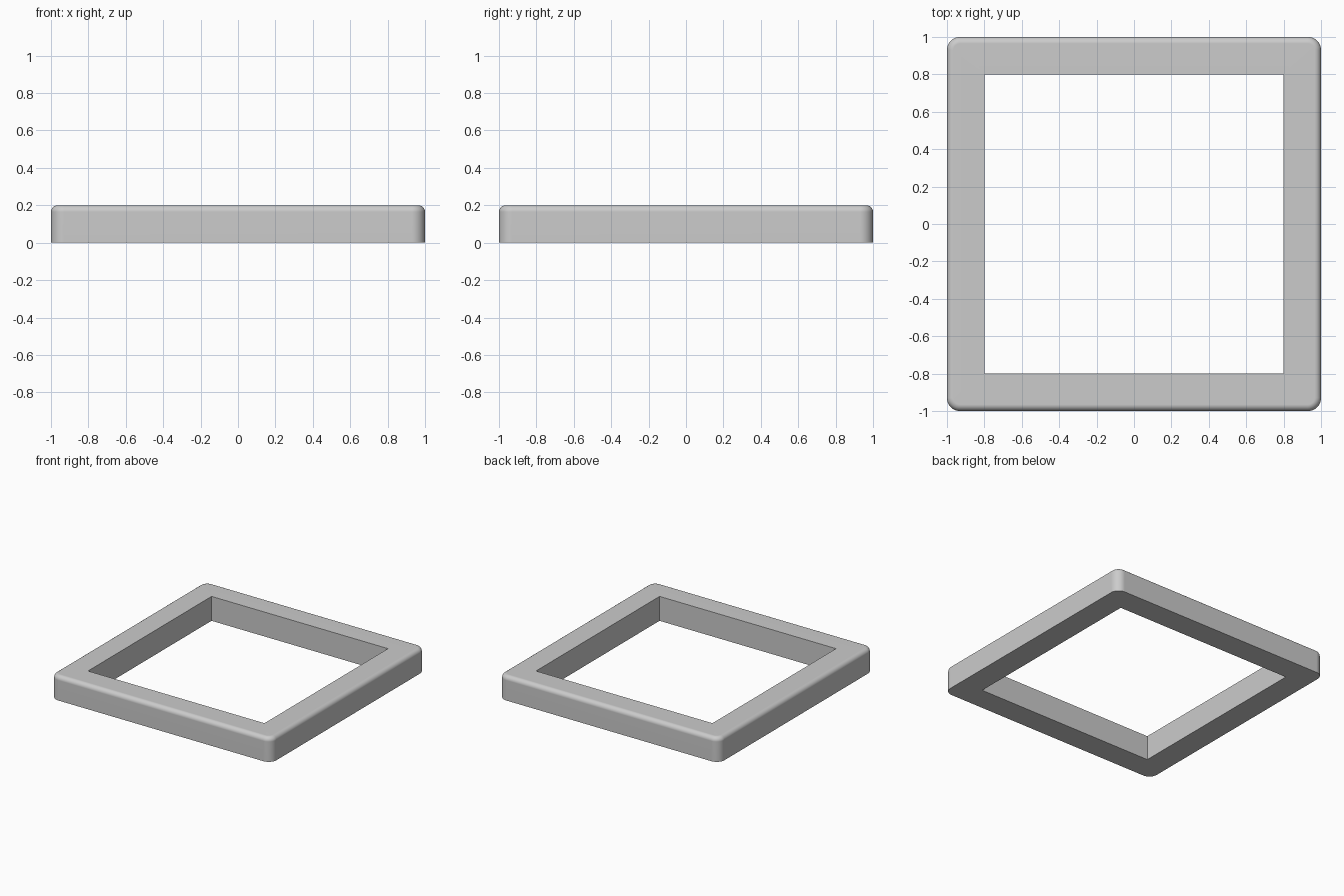
import bpy
import bmesh
from math import cos, sin, pi, radians

if "Cube" in bpy.data.objects:
    bpy.data.objects.remove(bpy.data.objects["Cube"])

ARC = 8          # segments per rounded corner
CORNER = 0.07    # upright corner radius
FILLET = 0.035   # rounded top outer edge
HEIGHT = 0.2


def ring(bm, half, radius, z):
    """Rounded square loop; radius 0 gives a sharp square with stacked corner points."""
    verts = []
    for q, (sx, sy) in enumerate([(1, 1), (-1, 1), (-1, -1), (1, -1)]):
        for i in range(ARC + 1):
            a = (q + i / ARC) * pi / 2
            verts.append(bm.verts.new((sx * (half - radius) + radius * cos(a),
                                       sy * (half - radius) + radius * sin(a), z)))
    return verts


bm = bmesh.new()

# Outer wall, rounded top edge, then the sharp square opening
rings = [ring(bm, 1, CORNER, 0)]
for k in range(7):
    t = k / 6 * pi / 2
    inset = FILLET * (1 - cos(t))
    rings.append(ring(bm, 1 - inset, CORNER - inset, HEIGHT - FILLET * (1 - sin(t))))
rings.append(ring(bm, 0.8, 0, HEIGHT))
rings.append(ring(bm, 0.8, 0, 0))

# Join neighbouring loops, closing the section through the flat underside
for lower, upper in zip(rings, rings[1:] + rings[:1]):
    n = len(lower)
    for i in range(n):
        j = (i + 1) % n
        bm.faces.new((lower[i], lower[j], upper[j], upper[i]))
bmesh.ops.remove_doubles(bm, verts=bm.verts[:], dist=1e-5)
bmesh.ops.recalc_face_normals(bm, faces=bm.faces[:])

mesh = bpy.data.meshes.new("square_frame")
bm.to_mesh(mesh)
bm.free()
frame = bpy.data.objects.new("square_frame", mesh)
bpy.context.collection.objects.link(frame)

# Smooth fillets, crisp opening and underside, flat large faces
bpy.context.view_layer.objects.active = frame
frame.select_set(True)
bpy.ops.object.shade_smooth_by_angle(angle=radians(35))
weighted = frame.modifiers.new("flat_faces", 'WEIGHTED_NORMAL')
weighted.keep_sharp = True
